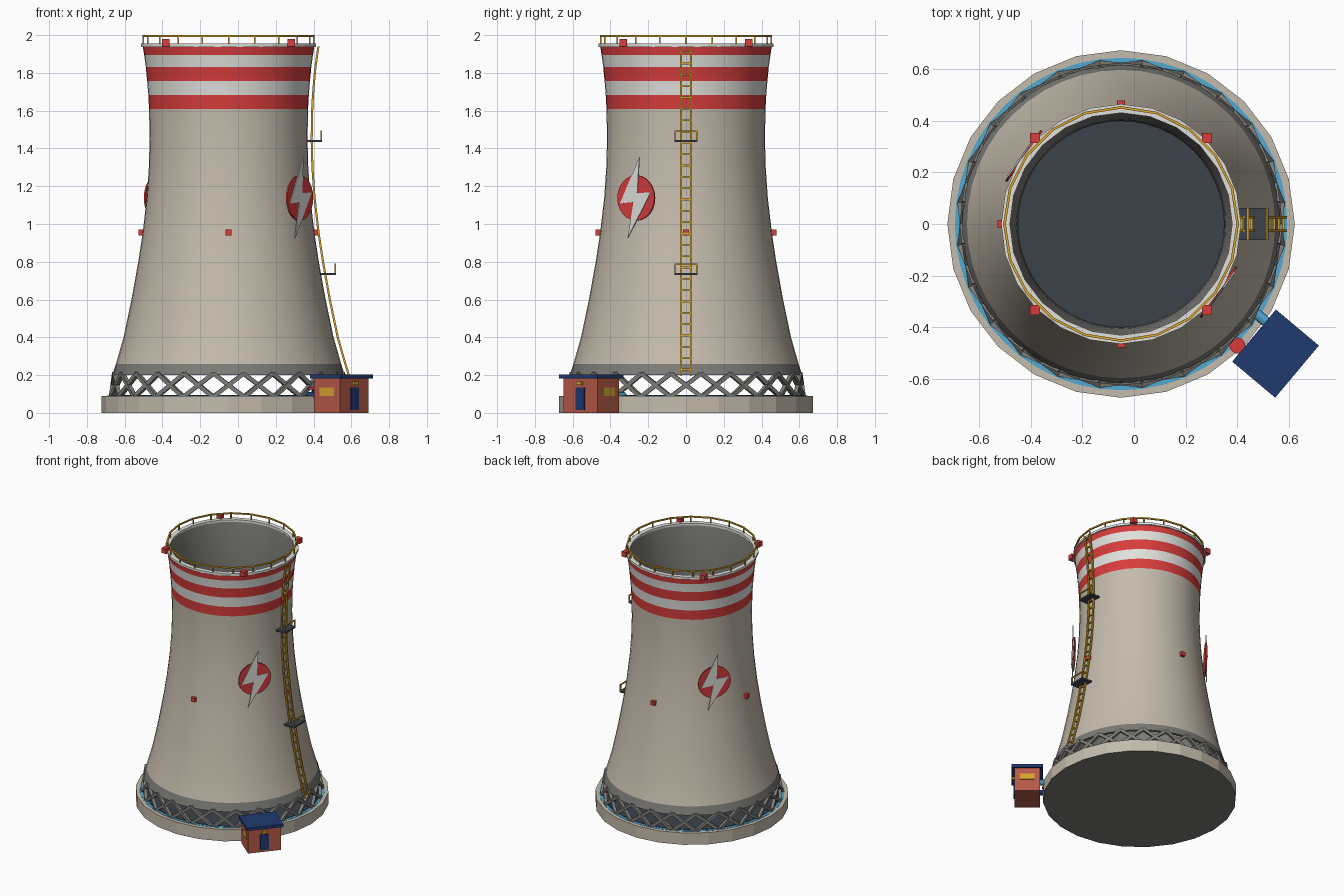
import bpy, bmesh
from math import sin, cos, pi, radians
from mathutils import Matrix, Vector

if "Cube" in bpy.data.objects:
    bpy.data.objects.remove(bpy.data.objects["Cube"], do_unlink=True)


def material(name, code):
    def lin(c):
        return c / 12.92 if c <= 0.04045 else ((c + 0.055) / 1.055) ** 2.4
    col = [lin(int(code[i:i + 2], 16) / 255) for i in (0, 2, 4)] + [1]
    m = bpy.data.materials.new(name)
    m.use_nodes = True
    m.diffuse_color = col
    m.node_tree.nodes["Principled BSDF"].inputs["Base Color"].default_value = col
    return m


concrete = material("warm concrete", "C4BBAC")
dark = material("dark concrete", "7C7B77")
red = material("signal red", "D83C3C")
white = material("off white", "E0E0DC")
slate = material("dark slate", "3C424B")
yellow = material("safety yellow", "D6A52E")
brick = material("brick", "B85A48")
navy = material("navy", "213A70")
cyan = material("pipe blue", "52A8D0")

TOWER = Vector((-0.05, 0, 0))


def finish(name, bm, *mats, smooth=False):
    bmesh.ops.recalc_face_normals(bm, faces=bm.faces)
    me = bpy.data.meshes.new(name)
    bm.to_mesh(me)
    bm.free()
    ob = bpy.data.objects.new(name, me)
    bpy.context.collection.objects.link(ob)
    ob.location = TOWER
    for m in mats:
        me.materials.append(m)
    if smooth:
        bpy.ops.object.select_all(action='DESELECT')
        ob.select_set(True)
        bpy.context.view_layer.objects.active = ob
        bpy.ops.object.shade_smooth_by_angle(angle=radians(30))
    return ob


def polar(r, deg, z):
    return Vector((r * cos(radians(deg)), r * sin(radians(deg)), z))


def box(bm, centre, size, frame=Matrix()):
    m = frame @ Matrix.Translation(centre) @ Matrix.Diagonal((*size, 1))
    bmesh.ops.create_cube(bm, size=1, matrix=m)


def beam(bm, p, q, w):
    d = q - p
    frame = Matrix.Translation((p + q) / 2) @ d.to_track_quat('Z', 'Y').to_matrix().to_4x4()
    box(bm, (0, 0, 0), (w, w, d.length), frame)


def disc(bm, centre, r, depth, segs, frame=Matrix()):
    bmesh.ops.create_cone(bm, cap_ends=True, segments=segs, radius1=r, radius2=r,
                          depth=depth, matrix=frame @ Matrix.Translation(centre))


def lathe(bm, profile, segs, pick=lambda i: 0):
    """Revolve a closed (radius, height) loop; pick gives the material of each band."""
    rings = [[bm.verts.new(polar(r, 360 * k / segs, z)) for k in range(segs)] for r, z in profile]
    for i, a in enumerate(rings):
        b = rings[(i + 1) % len(rings)]
        for k in range(segs):
            n = (k + 1) % segs
            bm.faces.new((a[k], a[n], b[n], b[k])).material_index = pick(i)


# Hyperbolic shell outline: height, radius
OUTLINE = [(0.2, 0.615), (0.26, 0.596), (0.4, 0.556), (0.6, 0.514), (0.8, 0.478), (0.95, 0.455),
           (1.14, 0.433), (1.3, 0.422), (1.45, 0.418), (1.61, 0.421), (1.683, 0.425),
           (1.757, 0.431), (1.83, 0.438), (1.895, 0.447), (1.94, 0.454)]


def shell_radius(z):
    for (z0, r0), (z1, r1) in zip(OUTLINE, OUTLINE[1:]):
        if z <= z1:
            return r0 + (r1 - r0) * (z - z0) / (z1 - z0)
    return OUTLINE[-1][1]


# Shell: dark foot band, plain body, red and white stripes, dark lining
count = len(OUTLINE)
first_stripe = count - 6


def shell_colour(i):
    if i == 0 or i >= count - 1:
        return 1
    if i < first_stripe:
        return 0
    return 2 if (i - first_stripe) % 2 == 0 else 3


bm = bmesh.new()
loop = [(r, z) for z, r in OUTLINE] + [(r - 0.02, z) for z, r in reversed(OUTLINE)]
lathe(bm, loop, 48, shell_colour)
finish("tower_shell", bm, concrete, dark, red, white, smooth=True)

# Top rim
bm = bmesh.new()
lathe(bm, [(0.43, 1.938), (0.464, 1.938), (0.464, 1.955), (0.43, 1.955)], 24)
finish("top_rim", bm, white)

# Base slab with dark underside, and the basin in it
bm = bmesh.new()
disc(bm, (0, 0, 0.045), 0.672, 0.09, 24)
bm.normal_update()
for f in bm.faces:
    f.material_index = int(f.normal.z < -0.5)
finish("base_slab", bm, concrete, dark)
for name, r, z, mat in (("basin_water", 0.643, 0.09, cyan), ("basin_floor", 0.622, 0.093, slate)):
    bm = bmesh.new()
    disc(bm, (0, 0, z), r, 0.004, 48)
    finish(name, bm, mat)

# Ring of crossed struts
bm = bmesh.new()
step = 15
for k in range(24):
    a = k * step
    for s in (-1, 1):
        beam(bm, polar(0.627, a - s * step / 2, 0.085), polar(0.61, a + s * step / 2, 0.208), 0.022)
finish("crossed_struts", bm, dark)

# Rim railing
bm = bmesh.new()
lathe(bm, [(0.446, 1.99), (0.456, 1.99), (0.456, 2.0), (0.446, 2.0)], 20)
for k in range(20):
    beam(bm, polar(0.451, k * 18, 1.95), polar(0.451, k * 18, 1.995), 0.008)
finish("rim_railing", bm, yellow)

# Warning lamps
bm = bmesh.new()
for k in range(4):
    box(bm, polar(0.47, 45 + 90 * k, 1.96), (0.038, 0.038, 0.038))
    box(bm, polar(0.463, 90 * k, 0.955), (0.03, 0.03, 0.03))
finish("warning_lamps", bm, red)

# Ladder following the shell
bm = bmesh.new()


def on_ladder(y, z):
    return Vector((shell_radius(z) + 0.022, y, z))


levels = [z for z, r in OUTLINE]
for y in (-0.026, 0.026):
    for z0, z1 in zip(levels, levels[1:]):
        beam(bm, on_ladder(y, z0), on_ladder(y, z1), 0.011)
for k in range(29):
    z = 0.23 + k * 0.06
    beam(bm, on_ladder(-0.026, z), on_ladder(0.026, z), 0.009)
finish("ladder", bm, yellow)

# Rest platforms with guard rails
for name, z, x0, x1 in (("lower", 0.735, 0.485, 0.57), ("upper", 1.44, 0.415, 0.495)):
    bm = bmesh.new()
    box(bm, ((x0 + x1) / 2, 0, z), (x1 - x0, 0.124, 0.012))
    finish(name + "_platform", bm, slate)
    bm = bmesh.new()
    x = x1 - 0.005
    for y in (-0.058, 0.058):
        beam(bm, Vector((x, y, z)), Vector((x, y, z + 0.052)), 0.008)
    beam(bm, Vector((x, -0.062, z + 0.052)), Vector((x, 0.062, z + 0.052)), 0.008)
    finish(name + "_guard_rail", bm, yellow)

# Round badges with a lightning bolt
BOLT = [(0.025, 0.215), (-0.1, -0.03), (-0.012, -0.022), (-0.05, -0.21), (0.1, 0.03), (0.012, 0.025)]
for name, angle in (("front", -35), ("back", 145)):
    # local x runs sideways, y up, z outward
    frame = (Matrix.Translation((0, 0, 1.138)) @ Matrix.Rotation(radians(angle + 90), 4, 'Z')
             @ Matrix.Rotation(pi / 2, 4, 'X'))
    bm = bmesh.new()
    disc(bm, (0, 0, 0.459), 0.12, 0.009, 24, frame)
    finish(name + "_badge", bm, red)
    bm = bmesh.new()
    face = bm.faces.new([bm.verts.new(frame @ Vector((u, v, 0.462))) for u, v in BOLT])
    top = bmesh.ops.extrude_face_region(bm, geom=[face])["geom"]
    out = frame.to_3x3() @ Vector((0, 0, 0.006))
    bmesh.ops.translate(bm, vec=out, verts=[v for v in top if isinstance(v, bmesh.types.BMVert)])
    finish(name + "_bolt", bm, white)

# Pump hut: local x points away from the tower
hut = Matrix.Rotation(radians(-40), 4, 'Z') @ Matrix.Translation((0.78, 0, 0))
HUT_BOXES = [
    ("hut_walls", brick, (0, 0, 0.092), (0.18, 0.235, 0.184)),
    ("hut_roof", navy, (0, 0, 0.193), (0.217, 0.263, 0.022)),
    ("hut_door", navy, (0.091, 0, 0.075), (0.008, 0.062, 0.118)),
    ("door_lamp", yellow, (0.097, 0, 0.157), (0.018, 0.034, 0.018)),
    ("left_window", yellow, (0, 0.118, 0.112), (0.098, 0.007, 0.045)),
    ("right_window", yellow, (0, -0.118, 0.112), (0.098, 0.007, 0.045)),
]
for name, mat, centre, size in HUT_BOXES:
    bm = bmesh.new()
    box(bm, centre, size, hut)
    finish(name, bm, mat)

# Pipes between hut and basin, one with a valve wheel
lying = Matrix.Rotation(pi / 2, 4, 'Y')
for name, mat, y in (("supply_pipe", cyan, 0.071), ("return_pipe", navy, -0.071)):
    bm = bmesh.new()
    disc(bm, (0, 0, 0), 0.02, 0.13, 12, hut @ Matrix.Translation((-0.12, y, 0.09)) @ lying)
    if mat == navy:
        disc(bm, (-0.133, y, 0.1), 0.01, 0.06, 8, hut)
    finish(name, bm, mat, smooth=True)
bm = bmesh.new()
disc(bm, (-0.133, -0.071, 0.13), 0.031, 0.01, 12, hut)
finish("valve_wheel", bm, red)
